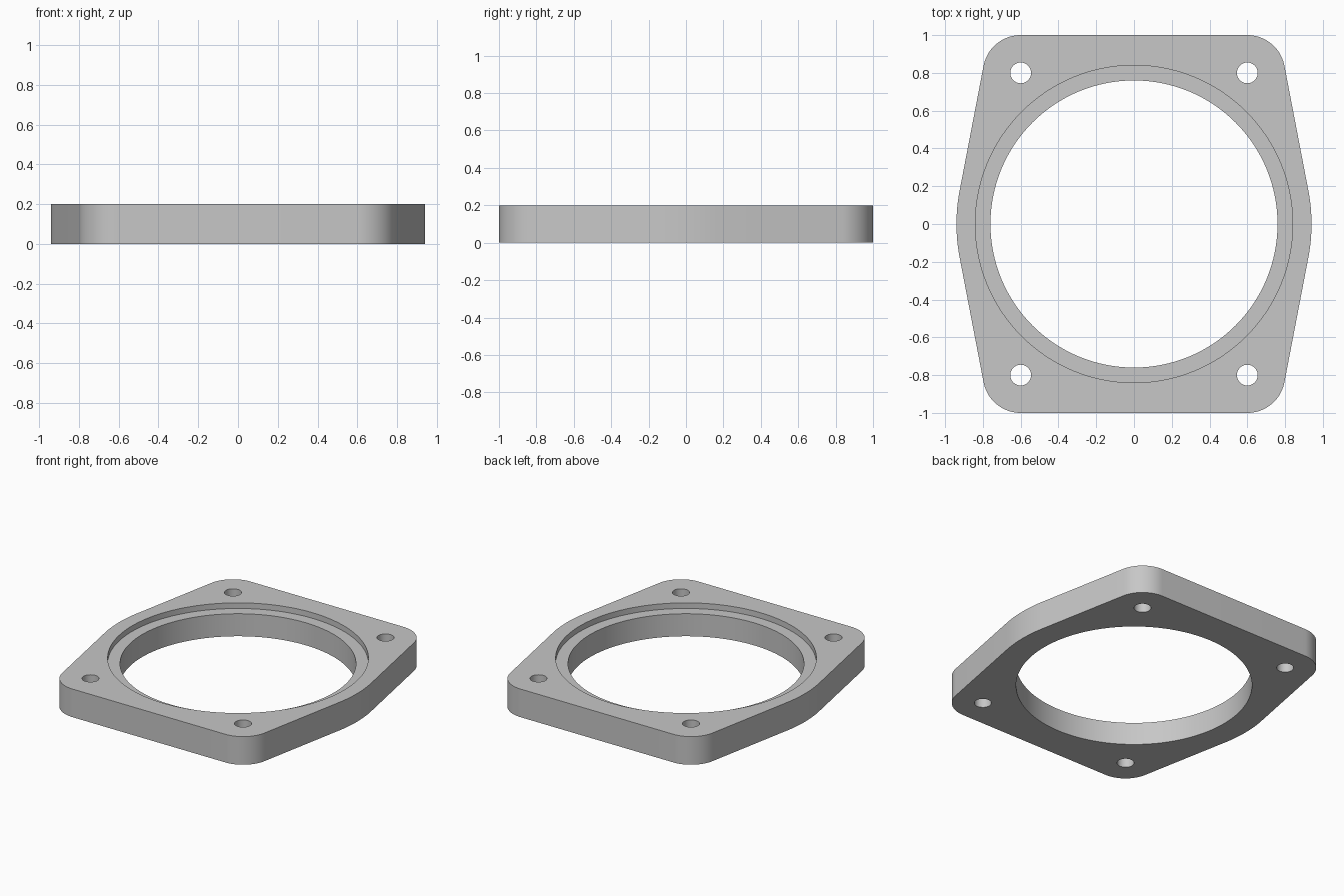
import bpy
import bmesh
from math import acos, atan2, cos, hypot, pi, sin

if "Cube" in bpy.data.objects:
    bpy.data.objects.remove(bpy.data.objects["Cube"], do_unlink=True)

THICK = 0.2
SIDE_R = 0.94                # large side arcs, centred on the bore
CORNER_R = 0.2               # corner arcs, concentric with the bolt holes
HOLE_X, HOLE_Y = 0.6, 0.8
BORE_R, RECESS_R, RECESS_DEPTH = 0.76, 0.84, 0.04
HOLE_R = 0.055

grey = bpy.data.materials.new("plain grey")
grey.use_nodes = True
colour = (0.57, 0.57, 0.57, 1)
grey.diffuse_color = colour
grey.node_tree.nodes["Principled BSDF"].inputs["Base Color"].default_value = colour


def arc(cx, cy, r, a0, a1, steps):
    angles = [a0 + (a1 - a0) * i / steps for i in range(steps + 1)]
    return [(cx + r * cos(a), cy + r * sin(a)) for a in angles]


def prism(name, outline, z0, z1):
    """Closed solid from a counter-clockwise outline."""
    bm = bmesh.new()
    base = bm.faces.new([bm.verts.new((x, y, z0)) for x, y in outline])
    top = bmesh.ops.extrude_face_region(bm, geom=[base])["geom"]
    verts = [v for v in top if isinstance(v, bmesh.types.BMVert)]
    bmesh.ops.translate(bm, verts=verts, vec=(0, 0, z1 - z0))
    bmesh.ops.recalc_face_normals(bm, faces=bm.faces)
    mesh = bpy.data.meshes.new(name)
    bm.to_mesh(mesh)
    bm.free()
    mesh.materials.append(grey)
    obj = bpy.data.objects.new(name, mesh)
    bpy.context.collection.objects.link(obj)
    return obj


def circle(cx, cy, r, steps):
    return arc(cx, cy, r, 0, 2 * pi, steps)[:-1]


# Outline: side arcs joined to corner arcs by their common tangents
reach = hypot(HOLE_X, HOLE_Y)
tangent = atan2(HOLE_Y, HOLE_X) - acos((SIDE_R - CORNER_R) / reach)
outline = arc(0, 0, SIDE_R, -tangent, tangent, 12)
outline += arc(HOLE_X, HOLE_Y, CORNER_R, tangent, pi / 2, 20)
outline += arc(-HOLE_X, HOLE_Y, CORNER_R, pi / 2, pi - tangent, 20)
outline += arc(0, 0, SIDE_R, pi - tangent, pi + tangent, 12)
outline += arc(-HOLE_X, -HOLE_Y, CORNER_R, pi + tangent, 1.5 * pi, 20)
outline += arc(HOLE_X, -HOLE_Y, CORNER_R, 1.5 * pi, 2 * pi - tangent, 20)
flange = prism("flange_plate", outline, 0, THICK)

# Cutters: through bore, shallow recess and four bolt holes
cutters = [
    prism("bore_cutter", circle(0, 0, BORE_R, 128), -0.1, THICK + 0.1),
    prism("recess_cutter", circle(0, 0, RECESS_R, 128), THICK - RECESS_DEPTH, THICK + 0.1),
]
for sx in (-1, 1):
    for sy in (-1, 1):
        cutters.append(prism("bolt_hole_cutter",
                             circle(sx * HOLE_X, sy * HOLE_Y, HOLE_R, 32),
                             -0.1, THICK + 0.1))

bpy.ops.object.select_all(action="DESELECT")
flange.select_set(True)
bpy.context.view_layer.objects.active = flange
for cutter in cutters:
    cutter.hide_render = True
    mod = flange.modifiers.new("cut", "BOOLEAN")
    mod.operation = "DIFFERENCE"
    mod.solver = "EXACT"
    mod.object = cutter
    bpy.ops.object.modifier_apply(modifier=mod.name)
    bpy.data.objects.remove(cutter, do_unlink=True)

bpy.ops.object.shade_smooth_by_angle(angle=pi / 6)
